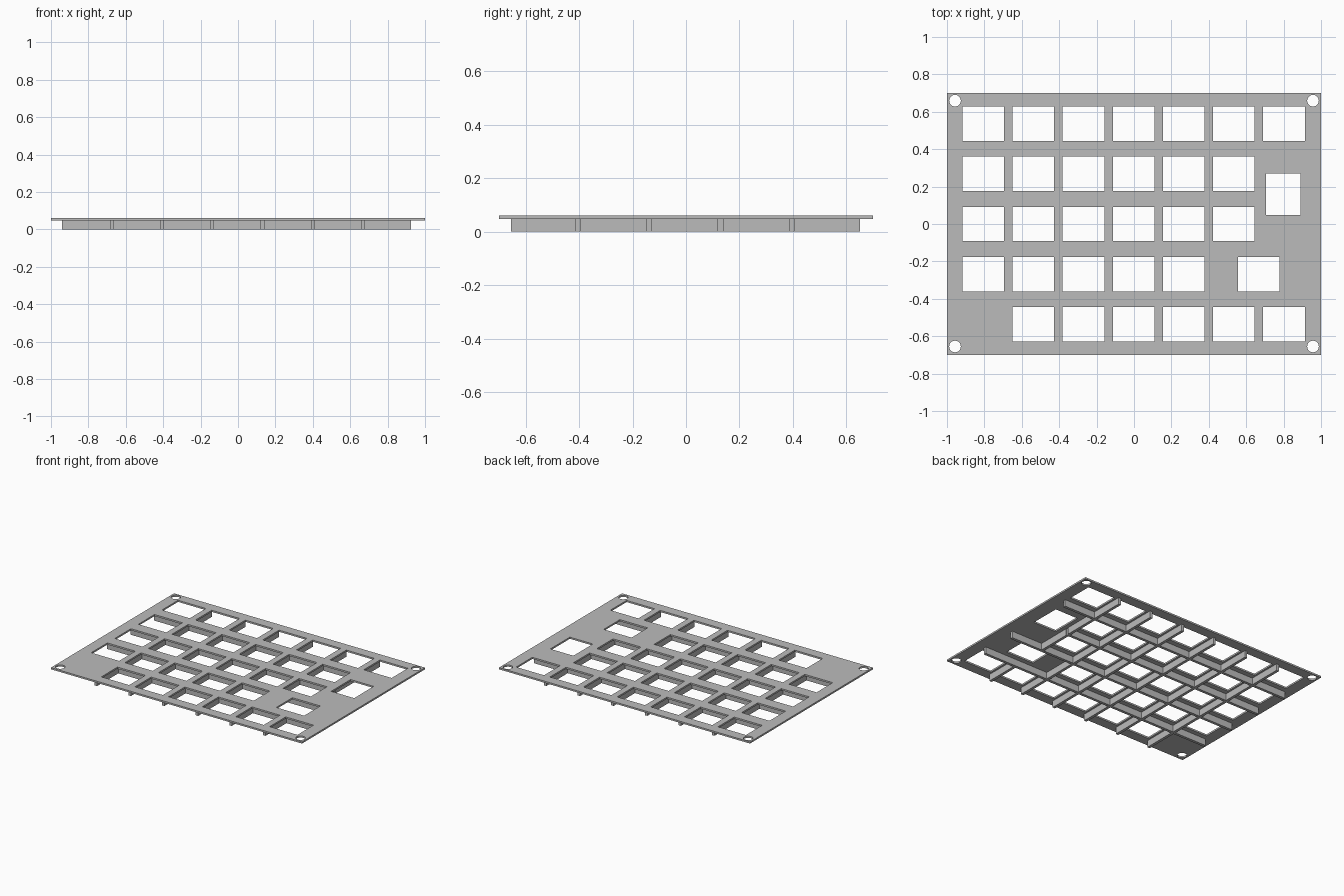
import bpy, bmesh, math

cube = bpy.data.objects.get("Cube")
if cube:
    bpy.data.objects.remove(cube, do_unlink=True)

grey = bpy.data.materials.new("plain_grey")
grey.use_nodes = True
COLOUR = (0.5, 0.5, 0.5, 1)
grey.diffuse_color = COLOUR
grey.node_tree.nodes["Principled BSDF"].inputs["Base Color"].default_value = COLOUR

PITCH = 0.268
PLATE_BOTTOM, PLATE_TOP = 0.048, 0.06
KEY_W, KEY_D = 0.222, 0.184


def rect(cx, cy, w, d):
    return [(cx + sx * w / 2, cy + sy * d / 2)
            for sx, sy in ((-1, -1), (1, -1), (1, 1), (-1, 1))]


def circle(cx, cy, r, n=32):
    return [(cx + r * math.cos(math.tau * i / n), cy + r * math.sin(math.tau * i / n))
            for i in range(n)]


# Plate outline, key cutouts and corner screw holes
loops = [rect(0, 0, 2, 1.4)]
row_columns = [range(7), range(6), range(6), range(5), range(1, 7)]
for row, columns in enumerate(row_columns):
    for col in columns:
        loops.append(rect((col - 3) * PITCH - 0.002, (2 - row) * PITCH, KEY_W, KEY_D))
loops.append(rect(0.668, -PITCH, KEY_W, KEY_D))
loops.append(rect(0.799, 0.16, KEY_D, KEY_W))
for x in (-0.957, 0.957):
    for y in (-0.655, 0.659):
        loops.append(circle(x, y, 0.031))

# Filled flat curve extruded into the plate
curve = bpy.data.curves.new("plate_outline", "CURVE")
curve.dimensions = "2D"
curve.fill_mode = "BOTH"
curve.extrude = (PLATE_TOP - PLATE_BOTTOM) / 2
for points in loops:
    spline = curve.splines.new("POLY")
    spline.points.add(len(points) - 1)
    for p, (x, y) in zip(spline.points, points):
        p.co = (x, y, 0, 1)
    spline.use_cyclic_u = True
outline = bpy.data.objects.new("plate_outline", curve)
bpy.context.collection.objects.link(outline)
bpy.context.view_layer.update()
mesh = bpy.data.meshes.new_from_object(
    outline.evaluated_get(bpy.context.evaluated_depsgraph_get()))
bpy.data.objects.remove(outline, do_unlink=True)


def finish(name, bm, mesh):
    bmesh.ops.recalc_face_normals(bm, faces=bm.faces)
    for f in bm.faces:
        f.smooth = False
        f.material_index = 0
    bm.to_mesh(mesh)
    bm.free()
    mesh.materials.clear()
    mesh.materials.append(grey)
    mesh.name = name
    obj = bpy.data.objects.new(name, mesh)
    bpy.context.collection.objects.link(obj)
    return obj


bm = bmesh.new()
bm.from_mesh(mesh)
bmesh.ops.remove_doubles(bm, verts=bm.verts, dist=0.0001)
plate = finish("plate", bm, mesh)
plate.location.z = (PLATE_TOP + PLATE_BOTTOM) / 2


def add_box(bm, x0, x1, y0, y1):
    verts = bmesh.ops.create_cube(bm, size=1)["verts"]
    for v in verts:
        v.co = (x0 if v.co.x < 0 else x1, y0 if v.co.y < 0 else y1,
                0 if v.co.z < 0 else PLATE_BOTTOM)


# Long stiffening ribs running side to side
HALF = 0.01
LEFT, RIGHT, SHORT = -0.94, 0.925, 0.67
rib_rows = [-0.405, -0.138, 0.13, 0.397]
bm = bmesh.new()
for y in rib_rows:
    add_box(bm, LEFT, SHORT if y == 0.13 else RIGHT, y - HALF, y + HALF)
finish("cross_ribs", bm, bpy.data.meshes.new("cross_ribs"))

# Front-to-back ribs, fitted between the cross ribs
ends = [-0.655 - HALF] + rib_rows + [0.65 + HALF]
bm = bmesh.new()
for col in range(6):
    x = (col - 2.5) * PITCH - 0.003
    for bay in range(5):
        if col == 5 and bay == 1:
            continue  # offset key sits here
        add_box(bm, x - HALF, x + HALF, ends[bay] + HALF, ends[bay + 1] - HALF)
finish("front_to_back_ribs", bm, bpy.data.meshes.new("front_to_back_ribs"))
